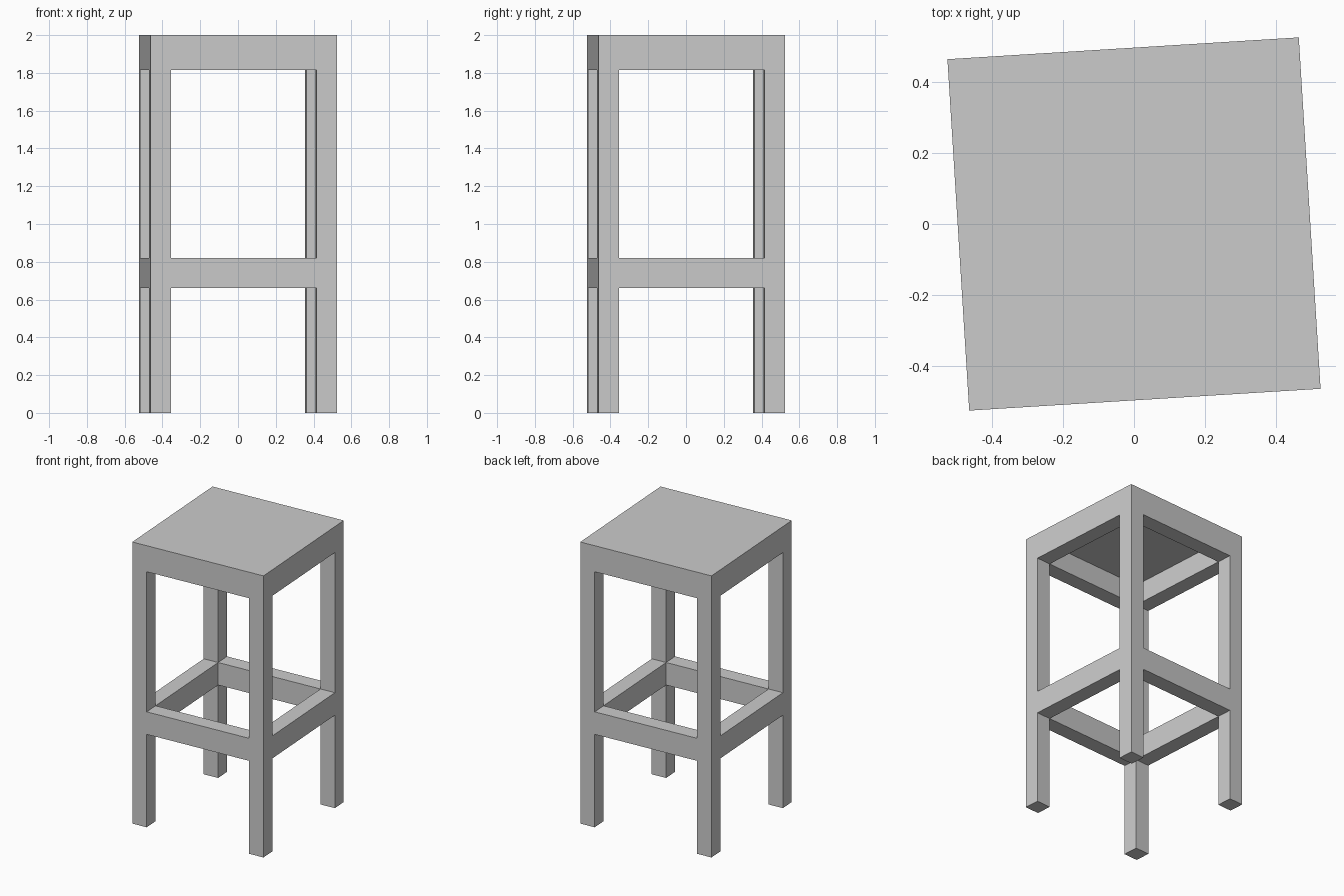
import bpy
import math
from mathutils import Matrix, Vector

cube = bpy.data.objects.get("Cube")
if cube:
    bpy.data.objects.remove(cube, do_unlink=True)

# Main sizes
HALF = 0.495                 # half the seat width
LEG = 0.109                  # leg and rail thickness
HEIGHT = 2.0
SEAT = 0.037                 # seat board thickness
TURN = Matrix.Rotation(math.radians(3.55), 4, 'Z')

grey = bpy.data.materials.new("plain_grey")
grey.use_nodes = True
grey.diffuse_color = (0.6, 0.6, 0.6, 1)
grey.node_tree.nodes["Principled BSDF"].inputs["Base Color"].default_value = grey.diffuse_color


def box(name, low, high, quarter=0):
    """Box between two corners, turned about the stool axis by quarter turns."""
    low, high = Vector(low), Vector(high)
    bpy.ops.mesh.primitive_cube_add(size=1)
    obj = bpy.context.object
    obj.name = name
    place = Matrix.Translation((low + high) / 2) @ Matrix.Diagonal((*(high - low), 1))
    obj.data.transform(TURN @ Matrix.Rotation(quarter * math.pi / 2, 4, 'Z') @ place)
    obj.data.materials.append(grey)
    return obj


inner = HALF - LEG
under_seat = HEIGHT - SEAT

# Seat board
box("seat", (-HALF, -HALF, under_seat), (HALF, HALF, HEIGHT))

# One leg, apron and stretcher per side
for q, side in enumerate(("front", "left", "back", "right")):
    box(side + "_leg", (inner, -HALF, 0), (HALF, -inner, under_seat), q)
    box(side + "_apron", (-inner, -HALF, 1.815), (inner, -inner, under_seat), q)
    box(side + "_stretcher", (-inner, -HALF, 0.66), (inner, -inner, 0.82), q)
